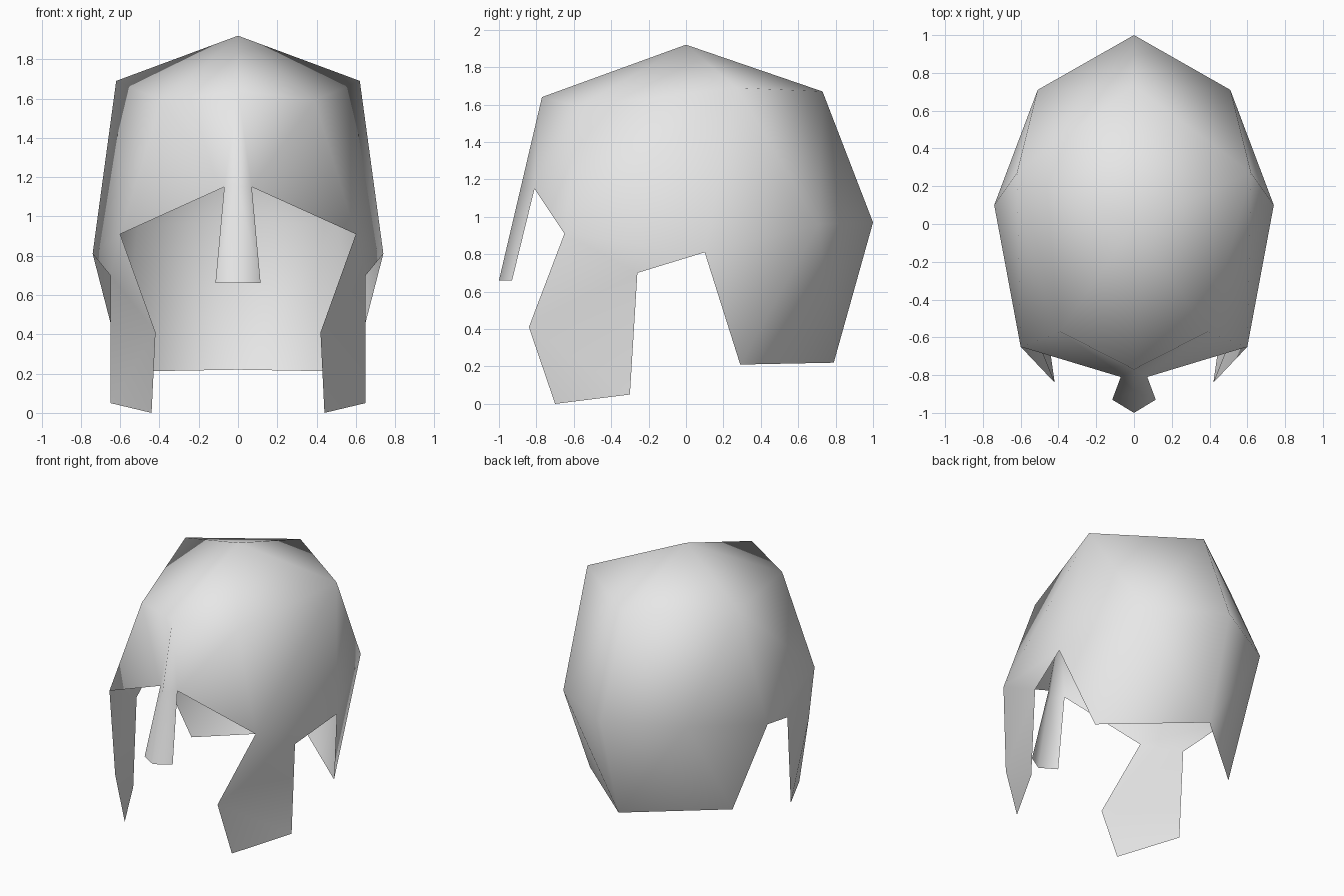
import bpy
import bmesh

cube = bpy.data.objects.get("Cube")
if cube:
    bpy.data.objects.remove(cube)

# One flat grey for the whole helmet
metal = bpy.data.materials.new("plain_grey")
metal.use_nodes = True
grey = (0.8, 0.8, 0.8, 1)
metal.diffuse_color = grey
metal.node_tree.nodes["Principled BSDF"].inputs["Base Color"].default_value = grey

# Corner points of the +x half
points = {
    "crown": (0, 0, 1.92),
    # upper ring, front to back
    "forehead": (0, -.77, 1.64),
    "temple": (.39, -.57, 1.59),
    "side_top": (.62, .27, 1.69),
    "back_top": (0, .73, 1.67),
    # lower rim, front to back
    "bridge": (0, -.885, 1.15),
    "brow": (.07, -.81, 1.15),
    "eye_corner": (.6, -.65, .91),
    "ear": (.74, .10, .81),
    "back_side": (.51, .71, .96),
    "back_mid": (0, 1, .97),
    # nose guard
    "nose_tip": (0, -1, .66),
    "nose_side": (.115, -.93, .66),
    # cheek guard
    "cheek_rear": (.65, -.26, .70),
    "cheek_low": (.65, -.30, .05),
    "cheek_tip": (.44, -.70, 0),
    "cheek_front": (.42, -.84, .41),
    # neck guard
    "neck_side": (.585, .29, .21),
    "neck_mid": (0, .79, .22),
}

# Faces of each part, as corner names
dome = [
    "crown forehead temple",
    "crown temple side_top",
    "crown side_top back_top",
    "forehead bridge brow",
    "forehead brow temple",
    "temple brow eye_corner",
    "temple eye_corner side_top",
    "side_top eye_corner ear",
    "side_top ear back_side",
    "side_top back_side back_top",
    "back_top back_side back_mid",
]
nose_guard = ["bridge nose_tip nose_side brow"]
cheek_guard = [
    "eye_corner cheek_rear ear",
    "eye_corner cheek_front cheek_rear",
    "cheek_front cheek_low cheek_rear",
    "cheek_front cheek_tip cheek_low",
]
neck_guard = [
    "ear neck_side back_side",
    "back_side neck_side neck_mid",
    "back_side neck_mid back_mid",
]

bm = bmesh.new()
corner = {name: bm.verts.new(co) for name, co in points.items()}
for part in (dome, nose_guard, cheek_guard, neck_guard):
    for names in part:
        face = bm.faces.new([corner[n] for n in names.split()])
        face.smooth = True

# Mirror the half and weld the centre line
bmesh.ops.mirror(bm, geom=bm.verts[:] + bm.edges[:] + bm.faces[:],
                 axis='X', merge_dist=0.001)
bmesh.ops.remove_doubles(bm, verts=bm.verts[:], dist=0.001)
bmesh.ops.recalc_face_normals(bm, faces=bm.faces[:])
# Keep the normals of the open shell facing outwards
bm.normal_update()
top_face = max(bm.faces, key=lambda f: f.calc_center_median().z)
if top_face.normal.z < 0:
    bmesh.ops.reverse_faces(bm, faces=bm.faces[:])

mesh = bpy.data.meshes.new("helmet_shell")
bm.to_mesh(mesh)
bm.free()
mesh.materials.append(metal)
helmet = bpy.data.objects.new("helmet_shell", mesh)
bpy.context.collection.objects.link(helmet)
